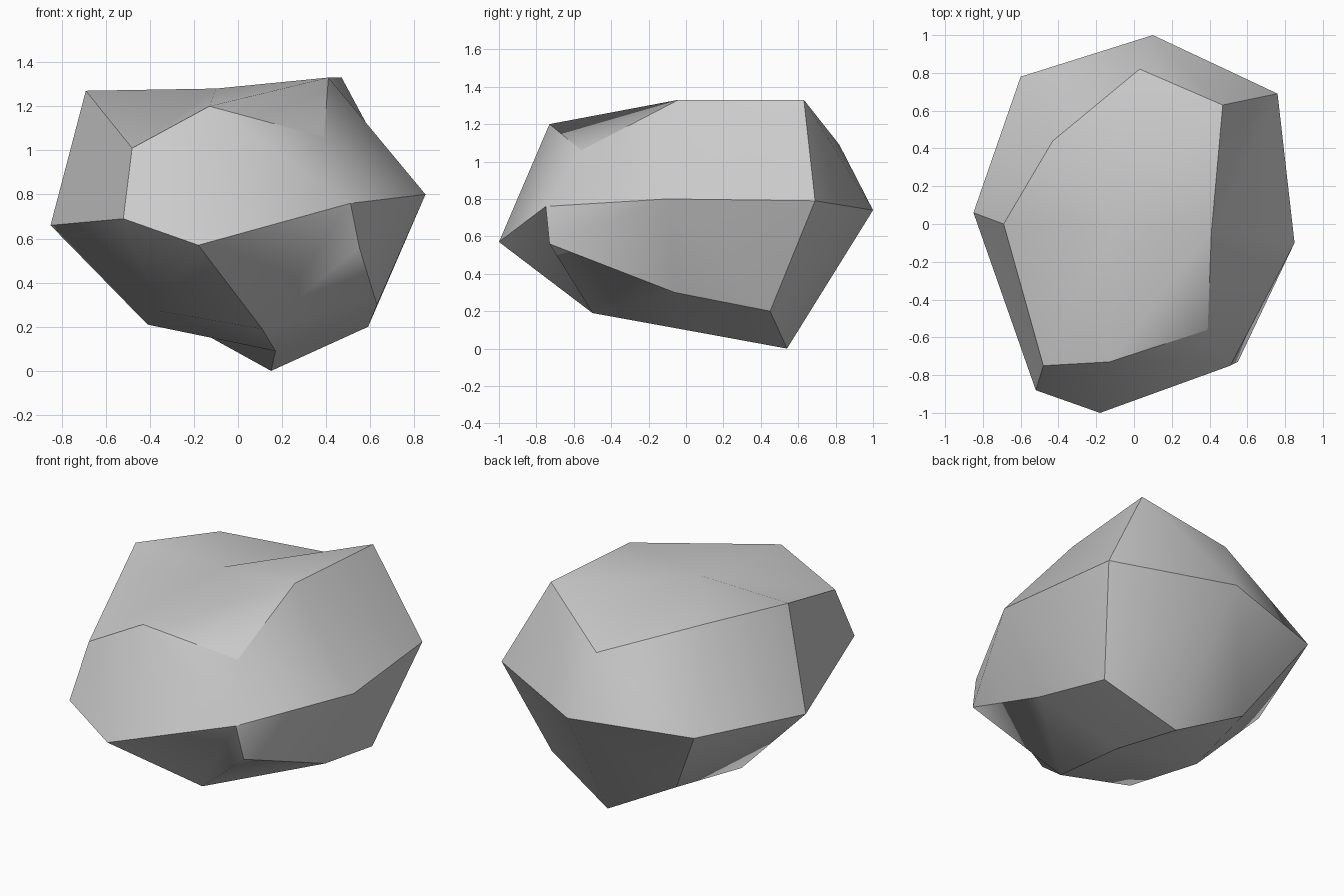
import bpy, bmesh

cube = bpy.data.objects.get("Cube")
if cube:
    bpy.data.objects.remove(cube, do_unlink=True)

# Chiselled rings, each running counter-clockwise from the left side
LEFT, FRONT_LEFT, FRONT, FRONT_RIGHT, RIGHT, BACK_RIGHT, BACK, BACK_LEFT = range(8)
top_ring = [(-.69, 0, 1.27), (-.48, -.75, 1.01), (-.13, -.73, 1.2), (.39, -.56, 1.06),
            (.41, -.04, 1.33), (.47, .63, 1.33), (.03, .82, 1.09), (-.43, .44, 1.24)]
middle_ring = [(-.85, .06, .66), (-.52, -.88, .69), (-.18, -1, .57), (.51, -.75, .76),
               (.85, -.1, .8), (.76, .69, .79), (.1, 1, .74), (-.6, .78, .72)]
bottom_ring = [(-.41, .05, .21), (-.35, -.45, .27), (.11, -.5, .19), (.55, -.73, .56),
               (.63, -.06, .3), (.59, .45, .2), (.15, .54, 0), (-.32, .55, .26)]
top_centre = (-.1, 0, 1.28)
bottom_centre = (.17, .05, .09)


def add_quad(bm, a, b, c, d, across=False):
    """Split a bent quad along its shorter diagonal, or always from b to d."""
    if across or (a.co - c.co).length > (b.co - d.co).length:
        bm.faces.new((a, b, d))
        bm.faces.new((b, c, d))
    else:
        bm.faces.new((a, b, c))
        bm.faces.new((a, c, d))


def add_band(bm, above, below):
    """Wall of quads between two rings."""
    for i in range(len(above)):
        add_quad(bm, above[i - 1], below[i - 1], below[i], above[i])


def add_cap(bm, centre, ring, ridge=None):
    """Four corner quads around a centre; the ridge corner folds outwards."""
    for i in range(1, len(ring), 2):
        after = ring[(i + 1) % len(ring)]
        add_quad(bm, centre, ring[i - 1], ring[i], after, across=(i == ridge))


def crease(bm, path):
    """Keep the edges along a path of points crisp."""
    for a, b in zip(path, path[1:]):
        edge = bm.edges.get((a, b))
        if edge:
            edge.smooth = False


# Stone material
stone = bpy.data.materials.new("stone_grey")
stone.use_nodes = True
stone_colour = (.6, .6, .6, 1)
stone.diffuse_color = stone_colour
shader = next(n for n in stone.node_tree.nodes if n.type == 'BSDF_PRINCIPLED')
shader.inputs["Base Color"].default_value = stone_colour
shader.inputs["Roughness"].default_value = .9

# Boulder body
bm = bmesh.new()
upper, middle, lower = ([bm.verts.new(p) for p in ring]
                        for ring in (top_ring, middle_ring, bottom_ring))
crown = bm.verts.new(top_centre)
base = bm.verts.new(bottom_centre)
add_cap(bm, crown, upper, ridge=FRONT_RIGHT)
add_band(bm, upper, middle)
add_band(bm, middle, lower)
add_cap(bm, base, lower)
bmesh.ops.recalc_face_normals(bm, faces=bm.faces[:])

# Soft facets with crisp ridges
for face in bm.faces:
    face.smooth = True
crease(bm, upper + upper[:1])
crease(bm, middle + middle[:1])
crease(bm, lower[FRONT_RIGHT:])
crease(bm, [lower[FRONT], base, lower[BACK]])
for side in (LEFT, FRONT_LEFT, BACK_RIGHT):
    crease(bm, [upper[side], middle[side]])
for side in (FRONT, FRONT_RIGHT, BACK_RIGHT, BACK_LEFT):
    crease(bm, [middle[side], lower[side]])

mesh = bpy.data.meshes.new("boulder")
bm.to_mesh(mesh)
bm.free()
mesh.materials.append(stone)
boulder = bpy.data.objects.new("boulder", mesh)
bpy.context.collection.objects.link(boulder)
